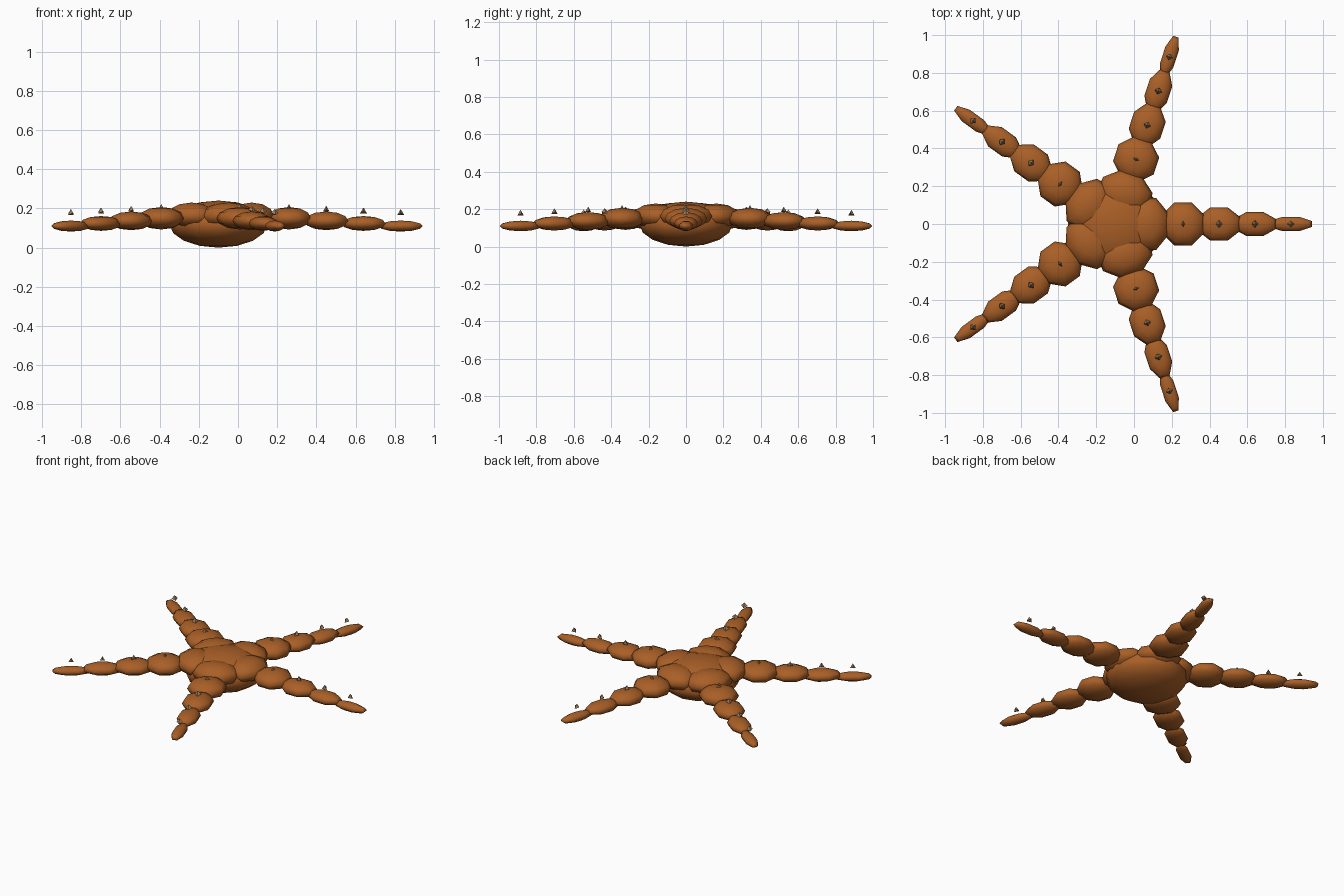
import bpy
import bmesh
from math import cos, sin, pi
from mathutils import Matrix, Vector

cube = bpy.data.objects.get("Cube")
if cube:
    bpy.data.objects.remove(cube, do_unlink=True)


def material(name, color):
    mat = bpy.data.materials.new(name)
    mat.use_nodes = True
    mat.diffuse_color = color
    mat.node_tree.nodes["Principled BSDF"].inputs["Base Color"].default_value = color
    return mat


BROWN = material("rust_brown", (0.40, 0.115, 0.02, 1))
TAN = material("dull_tan", (0.32, 0.20, 0.10, 1))
CENTRE = Vector((-0.1, 0, 0))


def ball(name, mat, sides, rings, size, place, turn, smooth=True, spin=Matrix()):
    """Low-poly ellipsoid: spin the mesh, stretch it, then place it on its arm."""
    bm = bmesh.new()
    bmesh.ops.create_uvsphere(bm, u_segments=sides, v_segments=rings, radius=1)
    bm.transform(Matrix.Diagonal((*size, 1)) @ spin)
    for face in bm.faces:
        face.smooth = smooth
    mesh = bpy.data.meshes.new(name)
    bm.to_mesh(mesh)
    bm.free()
    mesh.materials.append(mat)
    obj = bpy.data.objects.new(name, mesh)
    obj.location = place
    obj.rotation_euler.z = turn
    bpy.context.collection.objects.link(obj)
    return obj


# Central body
ball("central_disc", BROWN, 12, 8, (0.25, 0.25, 0.12), CENTRE + Vector((0, 0, 0.12)), 0)

# Five tapering arms of overlapping segments, with small floating spines
flat_end = Matrix.Rotation(pi / 8, 4, "Z")
sideways = Matrix.Rotation(pi / 2, 4, "X")
for arm in range(5):
    angle = arm * 2 * pi / 5
    outward = Vector((cos(angle), sin(angle), 0))
    for i in range(5):
        t = i / 4
        reach = CENTRE + outward * (0.17 + 0.19 * i)
        height = 0.163 - 0.053 * t
        size = (0.122, 0.15 - 0.11 * t, 0.067 - 0.039 * t)
        ball(f"arm_{arm + 1}_segment_{i + 1}", BROWN, 8, 6, size,
             reach + Vector((0, 0, height)), angle, spin=flat_end)
        if i:
            ball(f"arm_{arm + 1}_spine_{i}", TAN, 3, 2, (0.02, 0.02, 0.02),
                 reach + Vector((0, 0, 0.21 - 0.033 * t)), angle, False, sideways)
